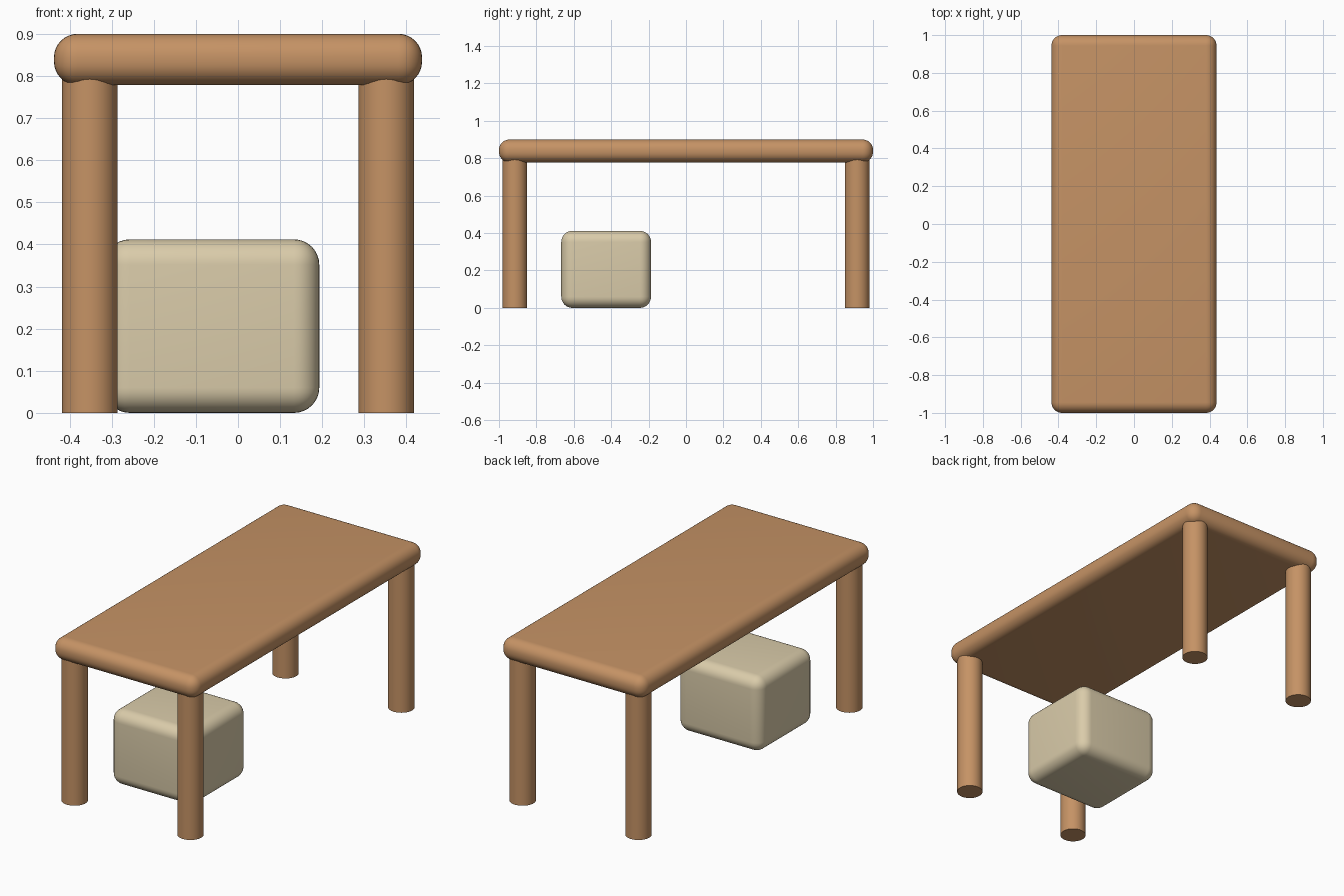
import bpy
from math import radians

if "Cube" in bpy.data.objects:
    bpy.data.objects.remove(bpy.data.objects["Cube"])


def material(name, color):
    m = bpy.data.materials.new(name)
    m.diffuse_color = (*color, 1)
    m.use_nodes = True
    m.node_tree.nodes["Principled BSDF"].inputs["Base Color"].default_value = m.diffuse_color
    return m


wood = material("wood", (0.56, 0.29, 0.13))
cream = material("cream", (0.70, 0.60, 0.40))


def finish(name, mat):
    ob = bpy.context.object
    ob.name = name
    ob.data.materials.append(mat)
    bpy.ops.object.shade_smooth_by_angle(angle=radians(35))
    return ob


def rounded_box(name, center, size, radius, mat):
    bpy.ops.mesh.primitive_cube_add(size=1, location=center)
    bpy.context.object.scale = size
    bpy.ops.object.transform_apply(location=False, rotation=False, scale=True)
    bevel = bpy.context.object.modifiers.new("rounding", 'BEVEL')
    bevel.width = radius
    bevel.segments = 8
    bpy.ops.object.modifier_apply(modifier="rounding")
    return finish(name, mat)


# Table top
rounded_box("table_top", (0, 0, 0.839), (0.874, 2.0, 0.122), 0.056, wood)

# Four round legs, running up into the top
for y, end in ((-0.915, "front"), (0.915, "back")):
    for x, side in ((-0.352, "left"), (0.352, "right")):
        bpy.ops.mesh.primitive_cylinder_add(
            vertices=48, radius=0.066, depth=0.84, location=(x, y, 0.42))
        finish(f"{end}_{side}_leg", wood)

# Soft block stool underneath
rounded_box("stool", (-0.062, -0.427, 0.206), (0.51, 0.48, 0.412), 0.06, cream)
